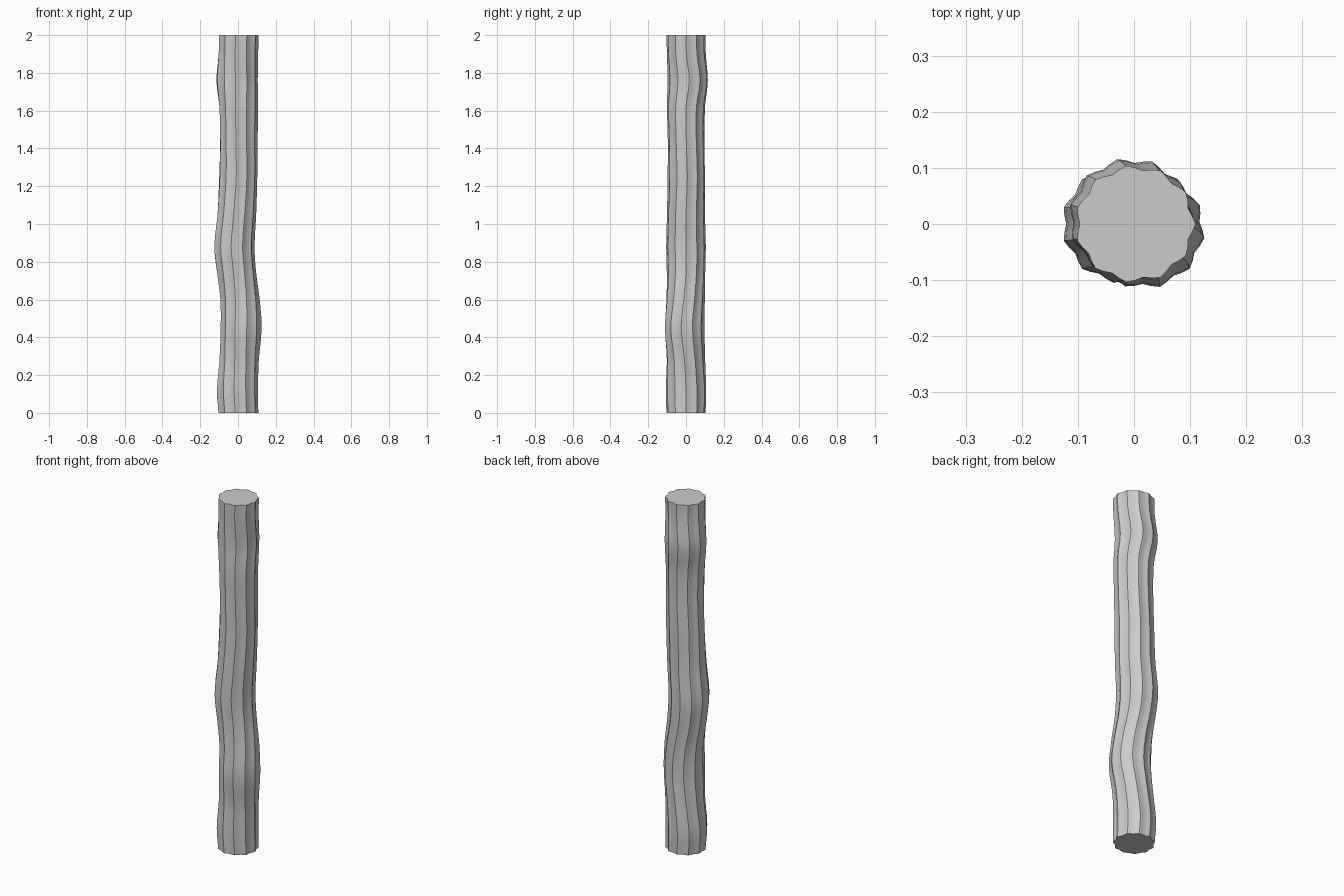
import bpy, bmesh
from math import cos, sin, pi, radians

if "Cube" in bpy.data.objects:
    bpy.data.objects.remove(bpy.data.objects["Cube"])

SIDES, LOBES = 44, 11

# Pole sections: height, centre x, centre y, size, twist in degrees
SECTIONS = [
    (0.00, 0.000, 0.000, 1.00, 0),
    (0.12, -0.005, 0.000, 1.03, 0),
    (0.28, 0.005, -0.001, 0.98, -4),
    (0.45, 0.017, -0.009, 1.02, -9),
    (0.60, 0.010, -0.003, 0.98, -5),
    (0.74, -0.009, 0.000, 0.98, 0),
    (0.88, -0.021, 0.000, 1.01, 0),
    (1.05, -0.008, 0.000, 0.97, 0),
    (1.25, 0.000, 0.002, 0.95, 3),
    (1.45, 0.003, 0.001, 0.94, 0),
    (1.62, 0.002, 0.000, 0.97, 0),
    (1.76, -0.006, 0.010, 1.03, 4),
    (1.90, 0.000, 0.002, 0.99, 0),
    (2.00, 0.002, 0.000, 1.00, 0),
]


def spline(p, t):
    # Catmull-Rom blend of four neighbouring sections
    a, b, c, d = p
    return tuple(0.5 * (2 * b[k] + (c[k] - a[k]) * t
                        + (2 * a[k] - 5 * b[k] + 4 * c[k] - d[k]) * t * t
                        + (3 * b[k] - a[k] - 3 * c[k] + d[k]) * t ** 3)
                 for k in range(1, 5))


# Interpolated rings between sections
rows = []
n = len(SECTIONS)
for i in range(n - 1):
    four = [SECTIONS[min(max(i + k, 0), n - 1)] for k in (-1, 0, 1, 2)]
    for t in (0, 1 / 3, 2 / 3):
        z = four[1][0] + (four[2][0] - four[1][0]) * t
        rows.append((z,) + spline(four, t))
rows.append(SECTIONS[-1])

# Fluted, wavering pole
bm = bmesh.new()
rings = []
for z, cx, cy, size, twist in rows:
    ring = []
    for j in range(SIDES):
        a = 2 * pi * j / SIDES
        r = size * (0.1030 + 0.0045 * cos(LOBES * a))
        b = a + radians(twist)
        ring.append(bm.verts.new((cx + r * cos(b), cy + 0.975 * r * sin(b), z)))
    rings.append(ring)
for lo, hi in zip(rings, rings[1:]):
    for j in range(SIDES):
        k = (j + 1) % SIDES
        bm.faces.new((lo[j], lo[k], hi[k], hi[j]))

# End caps
bm.faces.new(rings[0][::-1])
bm.faces.new(rings[-1])

mesh = bpy.data.meshes.new("wooden_pole")
bm.to_mesh(mesh)
bm.free()
pole = bpy.data.objects.new("wooden_pole", mesh)
bpy.context.collection.objects.link(pole)
bpy.context.view_layer.objects.active = pole
pole.select_set(True)
bpy.ops.object.shade_smooth_by_angle(angle=radians(40))
